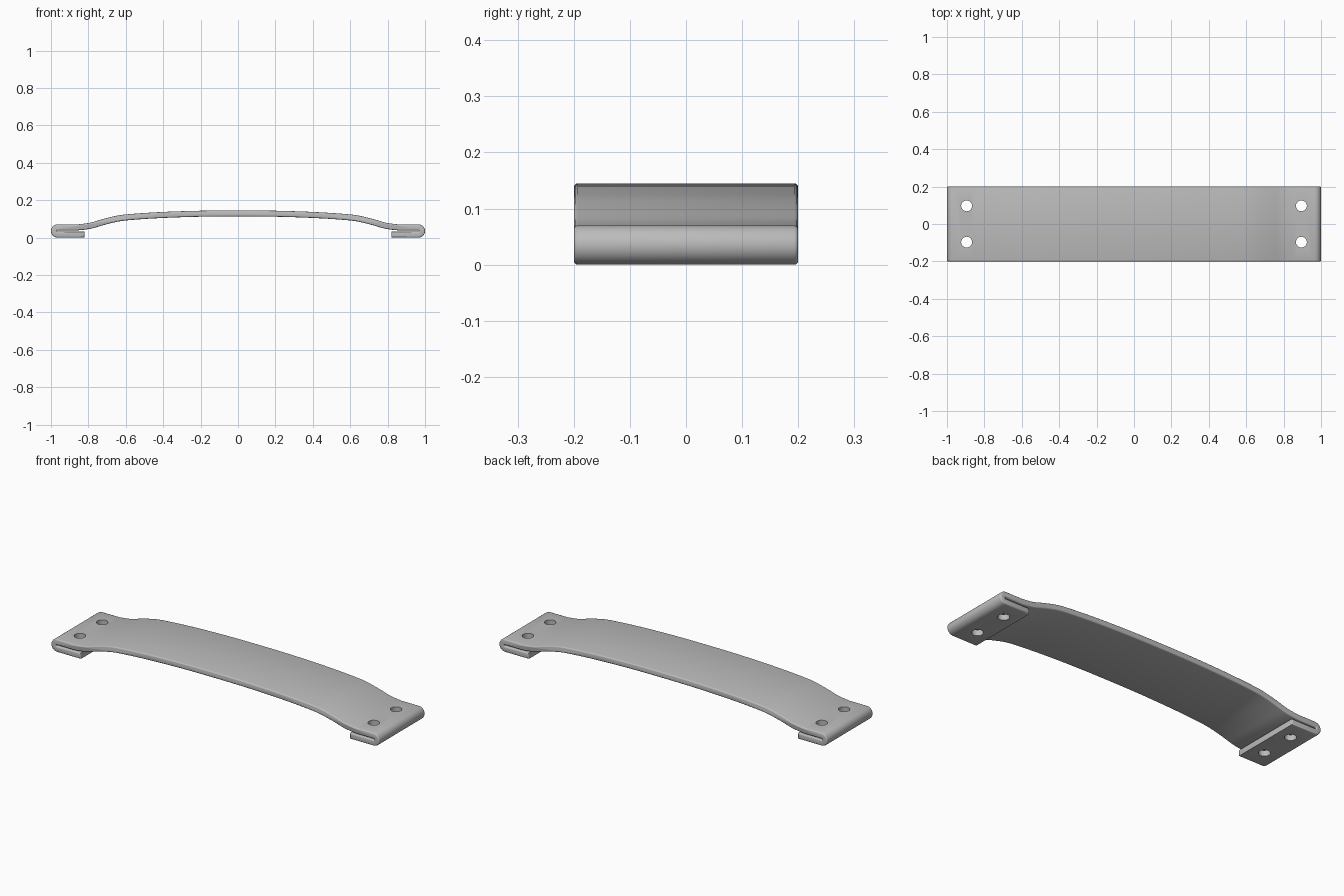
import bpy, bmesh, math
from mathutils import Vector

cube = bpy.data.objects.get("Cube")
if cube:
    bpy.data.objects.remove(cube, do_unlink=True)

HALF_WIDTH = 0.2
THICKNESS = 0.032
FOLD = 0.019          # centreline radius of the folded end
FOLD_X = 0.965

metal = bpy.data.materials.new("plain grey metal")
metal.use_nodes = True
grey = (0.5, 0.5, 0.5, 1)
metal.diffuse_color = grey
metal.node_tree.nodes["Principled BSDF"].inputs["Base Color"].default_value = grey


def smooth(points, steps=4):
    """Catmull-Rom curve through the points."""
    pts = [points[0]] + points + [points[-1]]
    out = []
    for a, b, c, d in zip(pts, pts[1:], pts[2:], pts[3:]):
        for i in range(steps):
            t = i / steps
            out.append(0.5 * (2 * b + (c - a) * t + (2 * a - 5 * b + 4 * c - d) * t ** 2
                              + (3 * b - a - 3 * c + d) * t ** 3))
    return out + [points[-1]]


# Centreline of the right half: arch, bend, flat pad, fold, underside flap
top_z = 0.016 + 2 * FOLD
arch = [(0, .129), (.2, .1275), (.4, .121), (.56, .111), (.64, .102),
        (.72, .083), (.79, .063), (.86, top_z)]
arch = [Vector((-x, z)) for x, z in arch[1:2]] + [Vector(p) for p in arch]
half = [p for p in smooth(arch) if p.x >= -1e-6]
for i in range(13):
    a = math.pi / 2 - math.pi * i / 12
    half.append(Vector((FOLD_X + FOLD * math.cos(a), 0.016 + FOLD + FOLD * math.sin(a))))
half.append(Vector((.82, .016)))
path = [Vector((-p.x, p.y)) for p in reversed(half[1:])] + half

# Thicken the centreline into a closed side outline
upper, lower = [], []
for i, p in enumerate(path):
    before = (p - path[i - 1]).normalized() if i else None
    after = (path[i + 1] - p).normalized() if i < len(path) - 1 else None
    tangent = ((before or after) + (after or before)).normalized()
    normal = Vector((-tangent.y, tangent.x)) * THICKNESS / 2
    upper.append(p + normal)
    lower.append(p - normal)
outline = upper + lower[::-1]

# Extrude the outline across the width
bm = bmesh.new()
side = bm.faces.new([bm.verts.new((p.x, -HALF_WIDTH, p.y)) for p in outline])
extruded = bmesh.ops.extrude_face_region(bm, geom=[side], use_keep_orig=True)["geom"]
moved = [g for g in extruded if isinstance(g, bmesh.types.BMVert)]
bmesh.ops.translate(bm, verts=moved, vec=(0, 2 * HALF_WIDTH, 0))
bmesh.ops.recalc_face_normals(bm, faces=bm.faces)

# Round the long side edges
rims = [e for e in bm.edges if abs(e.verts[0].co.y - e.verts[1].co.y) < 1e-4]
bmesh.ops.bevel(bm, geom=rims, offset=0.007, segments=3, profile=0.5, affect='EDGES')
bmesh.ops.recalc_face_normals(bm, faces=bm.faces)
mesh = bpy.data.meshes.new("handle_strap")
bm.to_mesh(mesh)
bm.free()
strap = bpy.data.objects.new("handle_strap", mesh)
bpy.context.collection.objects.link(strap)
mesh.materials.append(metal)

# Screw holes through both layers of each folded end
cutters = []
for x in (-.895, .895):
    for y in (-.097, .097):
        bpy.ops.mesh.primitive_cylinder_add(vertices=32, radius=0.029, depth=0.3,
                                            location=(x, y, 0.03))
        cutter = bpy.context.object
        cutter.name = "screw_hole_cutter"
        cutter.hide_render = True
        cutter.data.materials.append(metal)
        cutters.append(cutter)

bpy.ops.object.select_all(action='DESELECT')
strap.select_set(True)
bpy.context.view_layer.objects.active = strap
for cutter in cutters:
    hole = strap.modifiers.new("screw_hole", 'BOOLEAN')
    hole.operation = 'DIFFERENCE'
    hole.solver = 'EXACT'
    hole.object = cutter
    bpy.ops.object.modifier_apply(modifier=hole.name)
for cutter in cutters:
    bpy.data.objects.remove(cutter, do_unlink=True)
bpy.ops.object.shade_smooth_by_angle(angle=math.radians(35))
